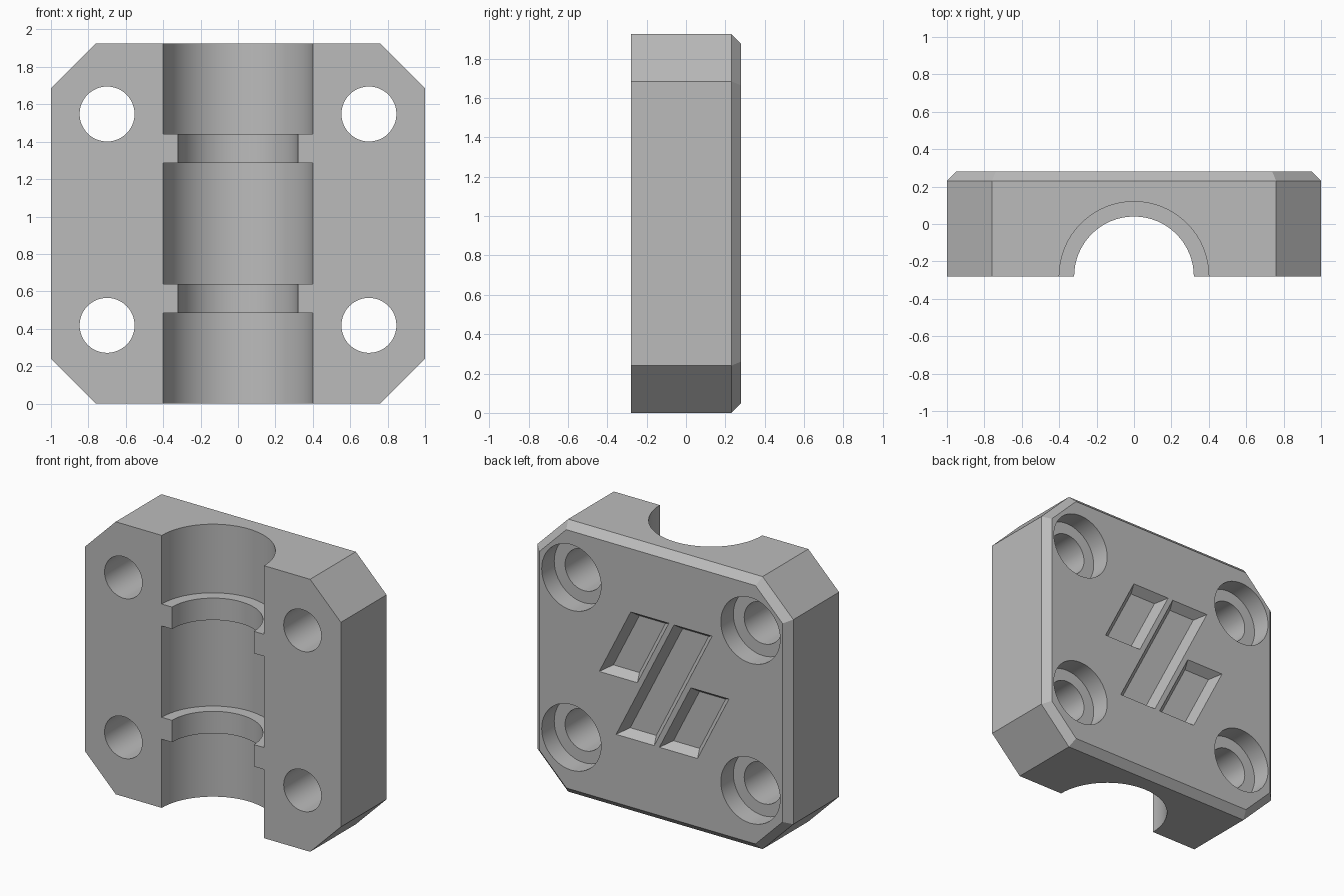
import bpy
import bmesh
import math

cube = bpy.data.objects.get("Cube")
if cube:
    bpy.data.objects.remove(cube, do_unlink=True)

HEIGHT = 1.925
MID = HEIGHT / 2
FRONT, BACK = -0.28, 0.28
BEVEL = 0.05

grey = bpy.data.materials.new("plain_grey")
grey.use_nodes = True
colour = (0.5, 0.5, 0.5, 1)
grey.diffuse_color = colour
grey.node_tree.nodes["Principled BSDF"].inputs["Base Color"].default_value = colour


def loft(name, rings):
    """Closed solid through a series of matching rings."""
    bm = bmesh.new()
    loops = [[bm.verts.new(p) for p in ring] for ring in rings]
    n = len(loops[0])
    for a, b in zip(loops, loops[1:]):
        for i in range(n):
            j = (i + 1) % n
            bm.faces.new((a[i], a[j], b[j], b[i]))
    bm.faces.new(loops[0][::-1])
    bm.faces.new(loops[-1])
    bmesh.ops.recalc_face_normals(bm, faces=bm.faces)
    mesh = bpy.data.meshes.new(name)
    bm.to_mesh(mesh)
    bm.free()
    mesh.materials.append(grey)
    obj = bpy.data.objects.new(name, mesh)
    bpy.context.collection.objects.link(obj)
    return obj


def cut(target, cutter):
    cutter.hide_render = True
    mod = target.modifiers.new("cut", 'BOOLEAN')
    mod.operation = 'DIFFERENCE'
    mod.solver = 'EXACT'
    mod.object = cutter
    bpy.ops.object.select_all(action='DESELECT')
    bpy.context.view_layer.objects.active = target
    target.select_set(True)
    bpy.ops.object.modifier_apply(modifier=mod.name)
    bpy.data.objects.remove(cutter, do_unlink=True)


def octagon(y, inset):
    """Rectangle with cut corners, shrunk evenly by inset."""
    w, h = 1 - inset, MID - inset
    c = 0.24 - inset * (2 - math.sqrt(2))
    quarter = [(w, h - c), (w - c, h)]
    pts = quarter + [(-x, z) for x, z in quarter[::-1]]
    pts += [(-x, -z) for x, z in pts]
    return [(x, y, z + MID) for x, z in pts]


def circle(r, n=64):
    return [(r * math.cos(math.tau * i / n), r * math.sin(math.tau * i / n))
            for i in range(n)]


def slanted(cx, cz, half_w, half_h, y, inset):
    """Leaning parallelogram on the back face."""
    lean = 0.506
    w = half_w - inset * math.hypot(1, lean)
    h = half_h - inset
    return [(cx - lean * sz * h + sx * w, y, cz + sz * h)
            for sx, sz in ((-1, -1), (1, -1), (1, 1), (-1, 1))]


# Block with cut corners and a bevelled back rim
block = loft("clamp_block", [octagon(FRONT, 0), octagon(BACK - BEVEL, 0),
                             octagon(BACK, BEVEL)])

# Half-round channel with two narrower ribs
wide, narrow = 0.40, 0.32
steps = [(-0.1, wide)]
for low, high in ((0.485, 0.64), (1.285, 1.44)):
    steps += [(low, wide), (low, narrow), (high, narrow), (high, wide)]
steps.append((HEIGHT + 0.1, wide))
cut(block, loft("channel_cutter",
                [[(x, FRONT + y, z) for x, y in circle(r)] for z, r in steps]))

# Four counterbored bolt holes
floor = BACK - 0.14
for x0 in (-0.70, 0.70):
    for z0 in (0.418, 1.548):
        rings = [(FRONT - 0.1, 0.147), (floor, 0.147),
                 (floor, 0.232), (BACK + 0.1, 0.232)]
        cut(block, loft("bolt_hole_cutter",
                        [[(x0 + x, y, z0 + z) for x, z in circle(r, 48)]
                         for y, r in rings]))

# Three slanted recesses with sloping walls
depth, inset, over = 0.06, 0.042, 0.02
for cx, cz, hh in ((-0.025, 0.98, 0.447), (0.21, 1.185, 0.243), (-0.26, 0.775, 0.243)):
    cut(block, loft("recess_cutter",
                    [slanted(cx, cz, 0.149, hh, BACK - depth, inset),
                     slanted(cx, cz, 0.149, hh, BACK + over, -inset * over / depth)]))

bpy.ops.object.shade_smooth_by_angle(angle=math.radians(30))
